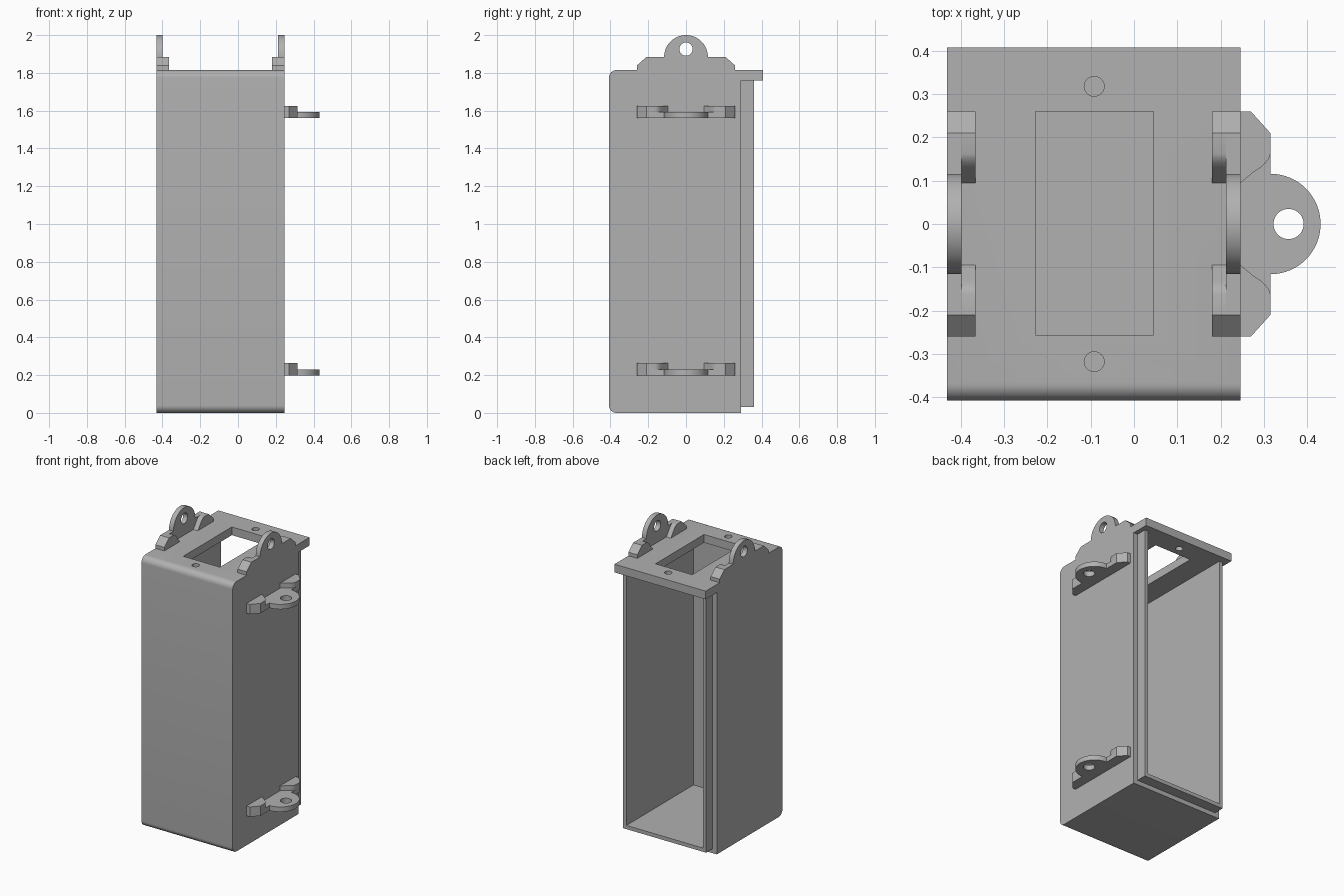
import bpy, bmesh, math
from mathutils import Vector

if "Cube" in bpy.data.objects:
    bpy.data.objects.remove(bpy.data.objects["Cube"])

grey = bpy.data.materials.new("grey plastic")
grey.diffuse_color = (0.44, 0.44, 0.44, 1)
grey.use_nodes = True
grey.node_tree.nodes["Principled BSDF"].inputs["Base Color"].default_value = grey.diffuse_color

X0, X1 = -0.432, 0.246      # side walls
YF, YB, YP = -0.408, 0.29, 0.408   # front, shell back, top plate back
TOP, UNDER = 1.815, 1.76    # top plate faces
WALL = 0.055


def prism(name, pts, a, b, place):
    """Extrude a 2D outline from depth a to depth b; place maps (u, v, depth) to xyz."""
    bm = bmesh.new()
    lo = [bm.verts.new(place(u, v, a)) for u, v in pts]
    hi = [bm.verts.new(place(u, v, b)) for u, v in pts]
    n = len(pts)
    bm.faces.new(lo)
    bm.faces.new(hi[::-1])
    for i in range(n):
        bm.faces.new((lo[i], hi[i], hi[(i + 1) % n], lo[(i + 1) % n]))
    bmesh.ops.recalc_face_normals(bm, faces=bm.faces)
    me = bpy.data.meshes.new(name)
    bm.to_mesh(me)
    bm.free()
    me.materials.append(grey)
    ob = bpy.data.objects.new(name, me)
    bpy.context.collection.objects.link(ob)
    return ob


def box(name, x0, x1, y0, y1, z0, z1):
    return prism(name, [(x0, y0), (x1, y0), (x1, y1), (x0, y1)], z0, z1,
                 lambda u, v, d: Vector((u, v, d)))


def arc(cx, cy, r, a0, a1, n):
    return [(cx + r * math.cos(math.radians(a0 + (a1 - a0) * i / n)),
             cy + r * math.sin(math.radians(a0 + (a1 - a0) * i / n))) for i in range(n + 1)]


def combine(ob, other, op):
    """Apply a boolean and remove the helper."""
    m = ob.modifiers.new(op, 'BOOLEAN')
    m.operation, m.object, m.solver = op, other, 'EXACT'
    bpy.context.view_layer.objects.active = ob
    bpy.ops.object.modifier_apply(modifier=m.name)
    bpy.data.objects.remove(other)


def smooth(ob):
    bpy.ops.object.select_all(action='DESELECT')
    ob.select_set(True)
    bpy.context.view_layer.objects.active = ob
    bpy.ops.object.shade_smooth_by_angle(angle=math.radians(25))


# Case: side outline with rounded front edges and overhanging top plate
R = 0.04
outline = (arc(YF + R, R, R, 270, 180, 8) + arc(YF + R, TOP - R, R, 180, 90, 8)
           + [(YP, TOP), (YP, UNDER), (YB, UNDER), (YB, 0)])
case = prism("case", outline, X0, X1, lambda u, v, d: Vector((d, u, v)))

# Stepped rim around the open back
combine(case, box("rim", X0 + 0.03, X1 - 0.03, 0.2, 0.36, 0.03, UNDER + 0.02), 'UNION')
# Hollow interior, window and screw holes
combine(case, box("cavity", X0 + WALL, X1 - WALL, YF + WALL, 0.6, WALL, UNDER), 'DIFFERENCE')
combine(case, box("window", -0.228, 0.045, -0.256, 0.26, 1.7, 1.9), 'DIFFERENCE')
for y in (-0.318, 0.318):
    hole = prism("screw_hole", arc(-0.092, y, 0.023, 0, 345, 23), 1.7, 1.9,
                 lambda u, v, d: Vector((u, v, d)))
    combine(case, hole, 'DIFFERENCE')
smooth(case)

# Hinge lug: thin eye plate with a thicker foot at each end
THIN, THICK, H = 0.033, 0.066, 0.069
EYE = ([(0.26, 0), (0.26, 0.024), (0.21, H)] + arc(0, H, 0.116, 0, 180, 32)
       + [(-0.21, H), (-0.26, 0.024), (-0.26, 0)])
FOOT = [(0.26, 0), (0.26, 0.024), (0.21, H), (0.162, H), (0.152, 0.066),
        (0.141, 0.058), (0.13, 0.046), (0.118, 0.028), (0.095, 0)]


def lug(name, place):
    eye = prism(name + "_eye", EYE, 0, THIN, place)
    combine(eye, prism("eye_hole", arc(0, 0.111, 0.035, 0, 345, 23), -0.1, 0.1, place),
            'DIFFERENCE')
    smooth(eye)
    for s in (-1, 1):
        smooth(prism(name + "_foot", [(s * u, v) for u, v in FOOT], THIN, THICK, place))


# Top lugs, flush with the side walls
lug("top_left_lug", lambda u, v, d: Vector((X0 + d, u, TOP + v)))
lug("top_right_lug", lambda u, v, d: Vector((X1 - d, u, TOP + v)))
# Side lugs on the right wall
for name, z in (("lower_side_lug", 0.198), ("upper_side_lug", 1.56)):
    lug(name, lambda u, v, d, z=z: Vector((X1 + v, u, z + d)))
